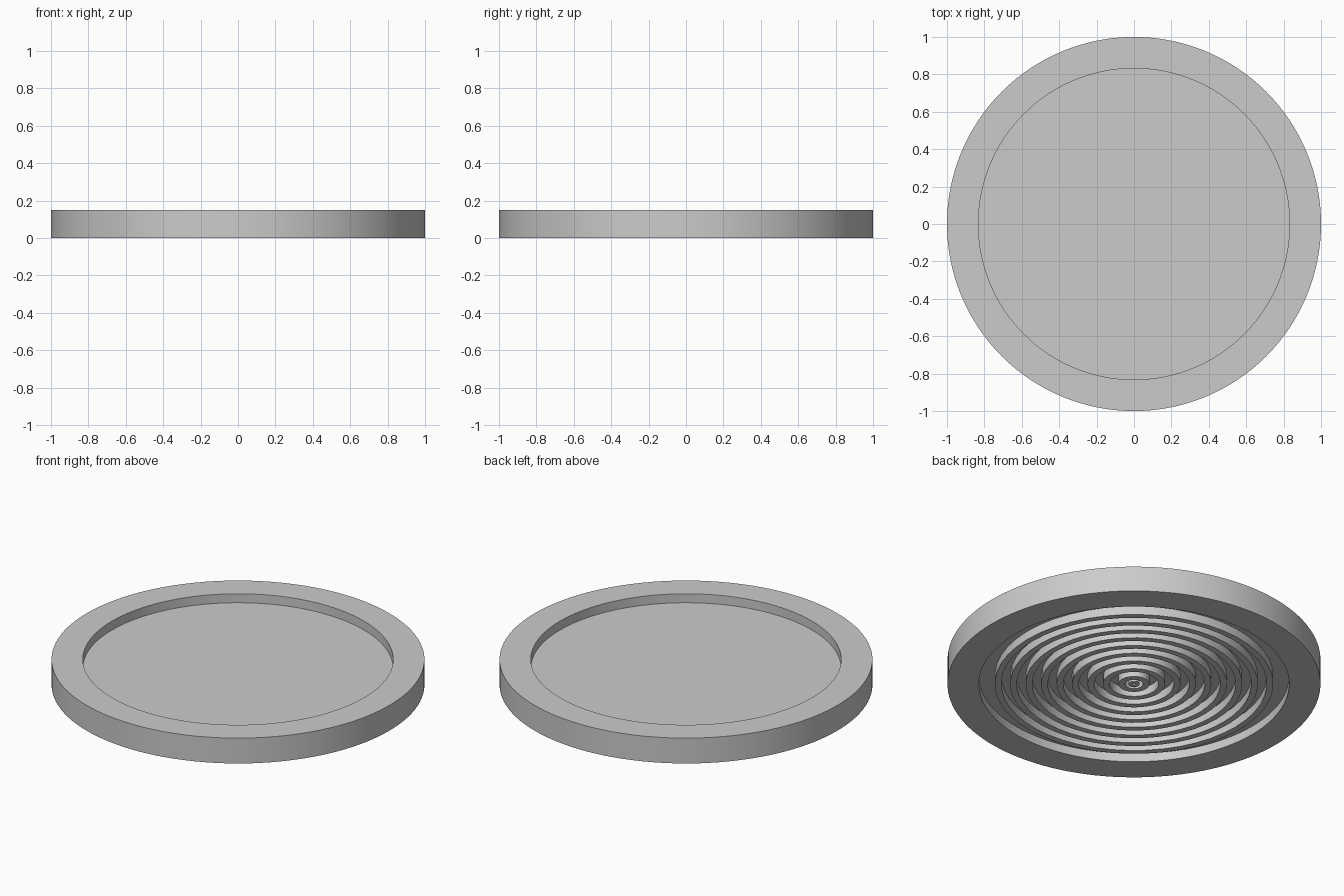
import bpy
import math

cube = bpy.data.objects.get("Cube")
if cube:
    bpy.data.objects.remove(cube, do_unlink=True)

grey = bpy.data.materials.new("light grey")
grey.use_nodes = True
grey.diffuse_color = (0.6, 0.6, 0.6, 1)
grey.node_tree.nodes["Principled BSDF"].inputs["Base Color"].default_value = (0.6, 0.6, 0.6, 1)


def lathe(name, profile, sides, closed=True):
    """Turn an (r, z) profile round the z axis; r = 0 becomes a single pole."""
    verts, rows = [], []
    for r, z in profile:
        count = sides if r > 0 else 1
        start = len(verts)
        for i in range(count):
            a = math.tau * i / sides
            verts.append((r * math.cos(a), r * math.sin(a), z))
        rows.append([start + i % count for i in range(sides)])
    pairs = list(zip(rows, rows[1:]))
    if closed:
        pairs.append((rows[-1], rows[0]))
    faces = []
    for low, high in pairs:
        for i in range(sides):
            j = (i + 1) % sides
            quad = [low[i], low[j], high[j], high[i]]
            faces.append(list(dict.fromkeys(quad)))
    mesh = bpy.data.meshes.new(name)
    mesh.from_pydata(verts, [], faces)
    mesh.materials.append(grey)
    obj = bpy.data.objects.new(name, mesh)
    bpy.context.collection.objects.link(obj)
    bpy.ops.object.select_all(action="DESELECT")
    obj.select_set(True)
    bpy.context.view_layer.objects.active = obj
    bpy.ops.object.shade_smooth_by_angle(angle=math.radians(30))
    return obj


def ring(name, inner, outer, bottom, top, sides):
    return lathe(name, [(inner, bottom), (outer, bottom), (outer, top), (inner, top)], sides)


RIM_INNER, HEIGHT = 0.832, 0.15
FLOOR_TOP, FLOOR_BOTTOM = 0.097, 0.05

# Dish: thick rim with a recessed floor above and a hollow below
lathe("dish", [(0, FLOOR_BOTTOM), (RIM_INNER, FLOOR_BOTTOM), (RIM_INNER, 0), (1, 0),
               (1, HEIGHT), (RIM_INNER, HEIGHT), (RIM_INNER, FLOOR_TOP), (0, FLOOR_TOP)],
      128, closed=False)

# Concentric grip ridges under the floor
STEP, WIDTH = 0.083, 0.035
for n in range(1, 10):
    ring(f"grip_ridge_{n}", n * STEP - WIDTH, n * STEP, 0, FLOOR_BOTTOM + 0.005, 48)

# Small centre boss
ring("centre_boss", 0.008, 0.03, 0, FLOOR_BOTTOM + 0.005, 24)
